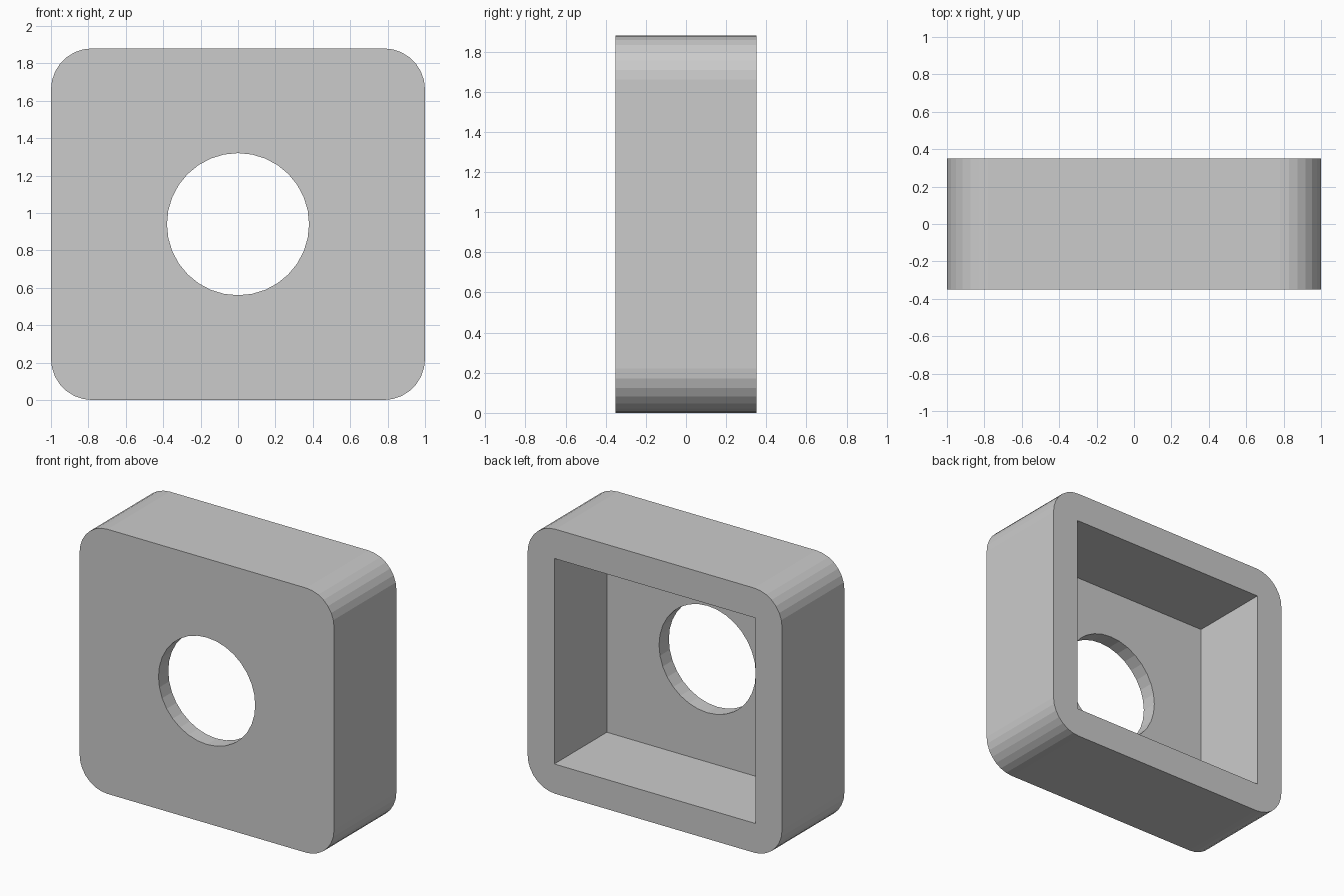
import bpy, bmesh
from math import sin, cos, pi, radians

if "Cube" in bpy.data.objects:
    bpy.data.objects.remove(bpy.data.objects["Cube"])

W, H, D = 2.0, 1.88, 0.70      # outer width, height, depth
R, SEG = 0.22, 7               # corner radius and facets per corner
WALL, FRONT = 0.21, 0.11       # rim wall and front plate thickness
HOLE_R, HOLE_SIDES = 0.38, 32
ZC = H / 2


def prism(name, profile, y0, y1):
    """Extrude an (x, z) outline from y0 to y1."""
    bm = bmesh.new()
    face = bm.faces.new([bm.verts.new((x, y0, z)) for x, z in profile])
    ext = bmesh.ops.extrude_face_region(bm, geom=[face])
    verts = [g for g in ext["geom"] if isinstance(g, bmesh.types.BMVert)]
    bmesh.ops.translate(bm, verts=verts, vec=(0, y1 - y0, 0))
    bmesh.ops.recalc_face_normals(bm, faces=bm.faces)
    mesh = bpy.data.meshes.new(name)
    bm.to_mesh(mesh)
    bm.free()
    obj = bpy.data.objects.new(name, mesh)
    bpy.context.collection.objects.link(obj)
    return obj


def cut(target, cutter):
    """Subtract the cutter, then discard it."""
    cutter.hide_render = True
    mod = target.modifiers.new("cut", "BOOLEAN")
    mod.operation = "DIFFERENCE"
    mod.solver = "EXACT"
    mod.object = cutter
    bpy.context.view_layer.objects.active = target
    bpy.ops.object.modifier_apply(modifier=mod.name)
    bpy.data.objects.remove(cutter, do_unlink=True)


# Rounded outer block
outline = []
for i, (sx, sz) in enumerate([(1, 1), (-1, 1), (-1, -1), (1, -1)]):
    for k in range(SEG + 1):
        a = radians(90) * (i + k / SEG)
        outline.append((sx * (W / 2 - R) + R * cos(a),
                        ZC + sz * (H / 2 - R) + R * sin(a)))
housing = prism("housing", outline, -D / 2, D / 2)

# Square pocket open at the back
px, pz = W / 2 - WALL, H / 2 - WALL
pocket = [(px, ZC + pz), (-px, ZC + pz), (-px, ZC - pz), (px, ZC - pz)]
cut(housing, prism("pocket_cutter", pocket, -D / 2 + FRONT, D))

# Round hole through the front plate
circle = [(HOLE_R * cos(2 * pi * k / HOLE_SIDES),
           ZC + HOLE_R * sin(2 * pi * k / HOLE_SIDES)) for k in range(HOLE_SIDES)]
cut(housing, prism("hole_cutter", circle, -D, 0))
